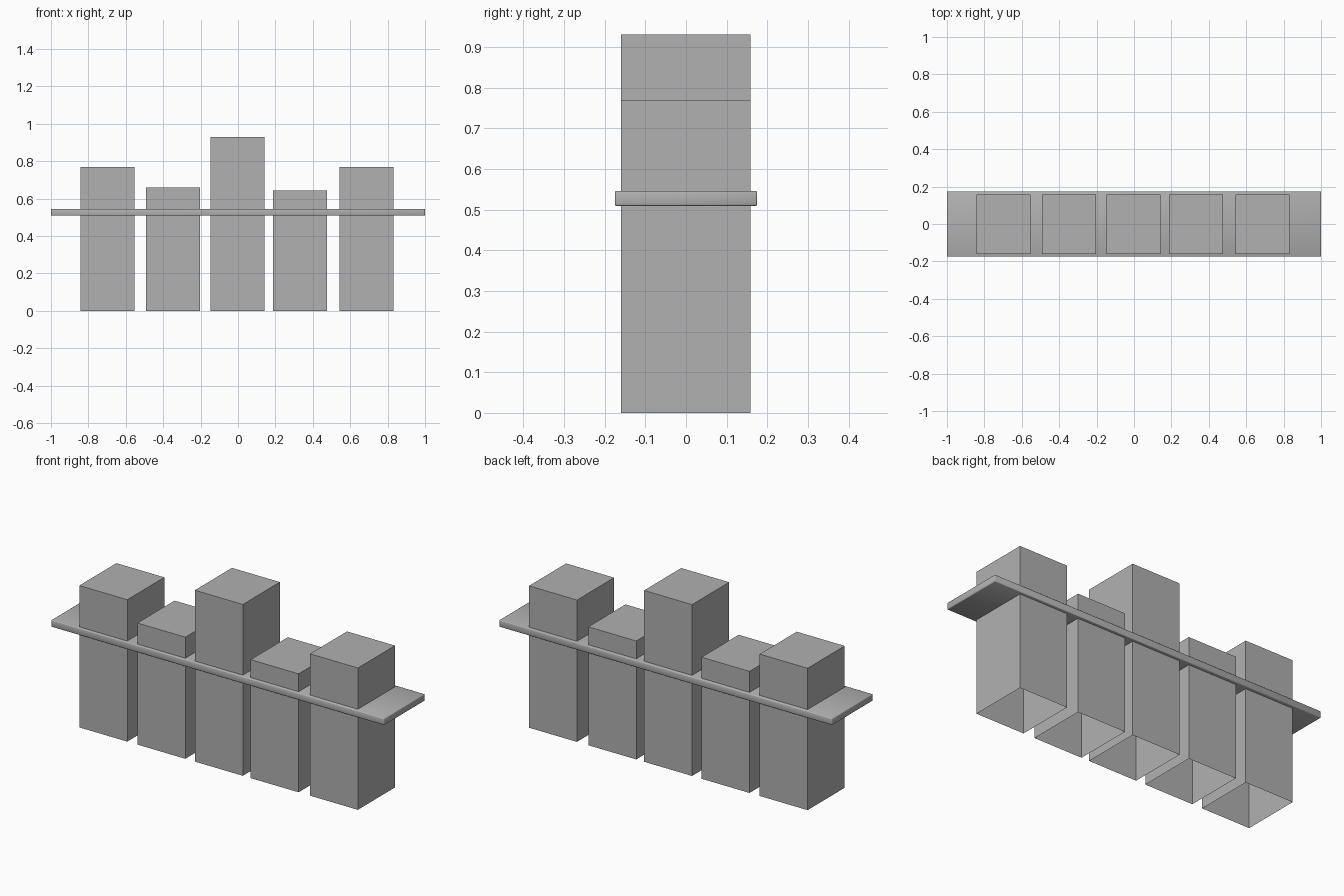
import bpy, bmesh

if "Cube" in bpy.data.objects:
    bpy.data.objects.remove(bpy.data.objects["Cube"])

# Dark grey finish shared by all parts
grey = bpy.data.materials.new("dark_grey")
grey.diffuse_color = (0.44, 0.44, 0.44, 1)
grey.use_nodes = True
grey.node_tree.nodes["Principled BSDF"].inputs["Base Color"].default_value = grey.diffuse_color


def box(name, x0, x1, y0, y1, z0, z1, bevel, open_bottom=False):
    bm = bmesh.new()
    bmesh.ops.create_cube(bm, size=1)
    for v in bm.verts:
        v.co.x = x1 if v.co.x > 0 else x0
        v.co.y = y1 if v.co.y > 0 else y0
        v.co.z = z1 if v.co.z > 0 else z0
    if open_bottom:
        bottom = [f for f in bm.faces if f.normal.z < -0.5]
        bmesh.ops.delete(bm, geom=bottom, context='FACES_ONLY')
    if bevel:
        bmesh.ops.bevel(bm, geom=list(bm.edges), offset=bevel, segments=2,
                        profile=0.5, affect='EDGES')
    mesh = bpy.data.meshes.new(name)
    bm.to_mesh(mesh)
    bm.free()
    mesh.materials.append(grey)
    obj = bpy.data.objects.new(name, mesh)
    bpy.context.collection.objects.link(obj)
    return obj


# Hollow pillars, open underneath: (centre x, height)
HALF_WIDTH = 0.144
pillars = [(-0.697, 0.77), (-0.348, 0.66), (-0.003, 0.93), (0.332, 0.643), (0.688, 0.77)]
for i, (x, height) in enumerate(pillars, 1):
    box(f"pillar_{i}", x - HALF_WIDTH, x + HALF_WIDTH, -0.16, 0.158, 0, height, 0, open_bottom=True)

# Thin board with softened edges running through all pillars
board = box("cross_board", -1, 1, -0.175, 0.175, 0.509, 0.546, 0.004)
for p in board.data.polygons:
    p.use_smooth = True
